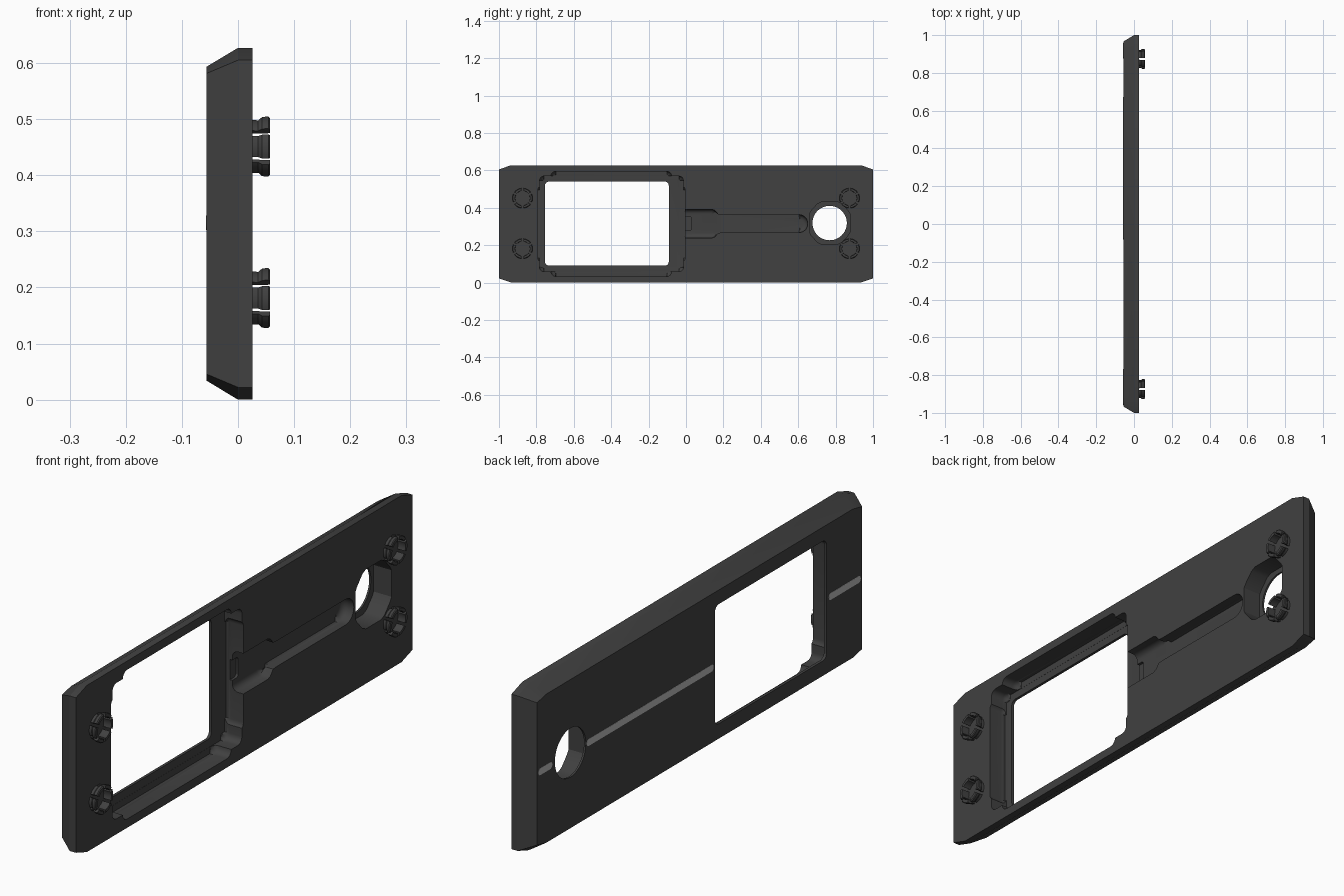
import bpy, bmesh, math

if "Cube" in bpy.data.objects:
    bpy.data.objects.remove(bpy.data.objects["Cube"])

BACK, FRONT = -0.0565, 0.026     # plate thickness runs along x
MID_Z, HALF_Z = 0.3135, 0.3135


def material(name, value):
    m = bpy.data.materials.new(name)
    m.diffuse_color = (value, value, value, 1)
    m.use_nodes = True
    m.node_tree.nodes["Principled BSDF"].inputs["Base Color"].default_value = m.diffuse_color
    return m


charcoal = material("charcoal", 0.052)
grey = material("light grey", 0.5)


def make_object(name, bm, mat):
    bmesh.ops.recalc_face_normals(bm, faces=bm.faces)
    me = bpy.data.meshes.new(name)
    bm.to_mesh(me)
    bm.free()
    me.materials.append(mat)
    ob = bpy.data.objects.new(name, me)
    bpy.context.collection.objects.link(ob)
    return ob


def smooth(ob):
    bpy.ops.object.select_all(action='DESELECT')
    ob.select_set(True)
    bpy.context.view_layer.objects.active = ob
    bpy.ops.object.shade_smooth_by_angle(angle=math.radians(28))


def loft(name, sections, mat, bevel=0.0):
    """Skin (x, outline) sections along x; bevel rounds the first cap."""
    bm = bmesh.new()
    rings = [[bm.verts.new((x, y, z)) for y, z in pts] for x, pts in sections]
    for a, b in zip(rings, rings[1:]):
        for i in range(len(a)):
            j = (i + 1) % len(a)
            bm.faces.new((a[i], a[j], b[j], b[i]))
    cap = bm.faces.new(rings[0])
    bm.faces.new(rings[-1])
    if bevel:
        bmesh.ops.bevel(bm, geom=list(cap.edges), offset=bevel, segments=5,
                        profile=0.5, affect='EDGES')
    return make_object(name, bm, mat)


def rounded(y0, y1, z0, z1, r, n=5):
    """Rounded rectangle outline."""
    pts = []
    for k, (cy, cz) in enumerate([(y1 - r, z1 - r), (y0 + r, z1 - r),
                                  (y0 + r, z0 + r), (y1 - r, z0 + r)]):
        for i in range(n + 1):
            a = math.pi / 2 * (k + i / n)
            pts.append((cy + r * math.cos(a), cz + r * math.sin(a)))
    return pts


def circle(cy, cz, r, n=48):
    return [(cy + r * math.cos(2 * math.pi * i / n),
             cz + r * math.sin(2 * math.pi * i / n)) for i in range(n)]


def octagon(inset, cy, cz):
    """Clipped-corner plate outline."""
    a, b = 1 - inset, HALF_Z - inset
    q = [(a, b - 0.022 + inset * 0.3), (a - 0.065 + inset * 0.3, b)]
    pts = q + [(-y, z) for y, z in reversed(q)]
    pts += [(-y, -z) for y, z in pts]
    return [(y + cy, z + cz) for y, z in pts]


# Main plate with a chamfered rear rim
plate = loft("plate", [(BACK, octagon(0.034, 0, MID_Z)),
                       (0.0, octagon(0, 0, MID_Z)),
                       (FRONT, octagon(0, 0, MID_Z))], charcoal)


def cut(name, outline, depth_x, bevel=0.0):
    """Cut a prism from the front face down to depth_x."""
    c = loft(name, [(depth_x, outline), (0.1, outline)], charcoal, bevel)
    c.hide_render = True
    mod = plate.modifiers.new(name, 'BOOLEAN')
    mod.object = c
    mod.operation = 'DIFFERENCE'
    mod.solver = 'EXACT'
    bpy.context.view_layer.objects.active = plate
    bpy.ops.object.modifier_apply(modifier=name)
    bpy.data.objects.remove(c)


# Deep screen recess with filleted floor edges, and the window through it
cut("recess_body", rounded(-0.783, -0.014, 0.058, 0.569, 0.024), -0.046, 0.02)
cut("recess_tall", rounded(-0.722, -0.077, 0.033, 0.594, 0.026), -0.0455, 0.024)
cut("recess_wide", rounded(-0.792, -0.005, 0.108, 0.519, 0.024), -0.0458, 0.02)
cut("window", rounded(-0.754, -0.092, 0.09, 0.54, 0.022), -0.1)

# Long channel: wide mouth, tapering to a round-ended slot with a curved floor
half = [(-0.03, 0.076), (0.14, 0.076), (0.155, 0.07), (0.172, 0.05), (0.19, 0.048)]
tip = [(0.603 + 0.048 * math.cos(a), 0.048 * math.sin(a))
       for a in [math.pi / 2 - math.pi * i / 14 for i in range(15)]]
channel = half + tip + [(y, -z) for y, z in reversed(half)]
cut("channel", [(y, z + 0.315) for y, z in channel], -0.02, 0.024)
cut("channel_notch", rounded(-0.03, 0.03, 0.278, 0.354, 0.012), -0.03)

# Round hole with a wider clipped pocket in front
pocket = [(0.108, 0.05), (0.098, 0.066), (0.066, 0.102), (0.045, 0.112)]
pocket += [(-y, z) for y, z in reversed(pocket)]
pocket += [(-y, -z) for y, z in pocket]
cut("hole_pocket", [(y + 0.768, z + 0.318) for y, z in pocket], -0.049)
cut("round_hole", circle(0.768, 0.318, 0.092), -0.1)
smooth(plate)


def snap_ring(name, cy, cz):
    """Six flared fingers around a circle."""
    # (x, radius) section of one finger
    section = [(0.02, 0.039), (0.02, 0.048), (0.036, 0.047), (0.043, 0.053),
               (0.054, 0.054), (0.057, 0.051), (0.057, 0.040)]
    bm = bmesh.new()
    for k in range(6):
        rings = []
        for i in range(7):
            a = math.radians(60 * k - 23.5 + 47 * i / 6)
            rings.append([bm.verts.new((x, cy + r * math.cos(a), cz + r * math.sin(a)))
                          for x, r in section])
        for a, b in zip(rings, rings[1:]):
            for i in range(len(a)):
                j = (i + 1) % len(a)
                bm.faces.new((a[i], a[j], b[j], b[i]))
        bm.faces.new(rings[0])
        bm.faces.new(rings[-1])
    smooth(make_object(name, bm, charcoal))


# Four snap rings near the corners
for y, side in ((-0.874, "left"), (0.874, "right")):
    for z, level in ((0.181, "lower"), (0.451, "upper")):
        snap_ring(f"snap_ring_{level}_{side}", y, z)

# Thin pale guide lines across the rear face
for i, (y0, y1) in enumerate([(-0.957, -0.767), (-0.083, 0.672), (0.876, 0.958)]):
    line = rounded(y0, y1, 0.302, 0.328, 0.012)
    loft(f"rear_line_{i + 1}", [(BACK - 0.0006, line), (BACK + 0.002, line)], grey)
